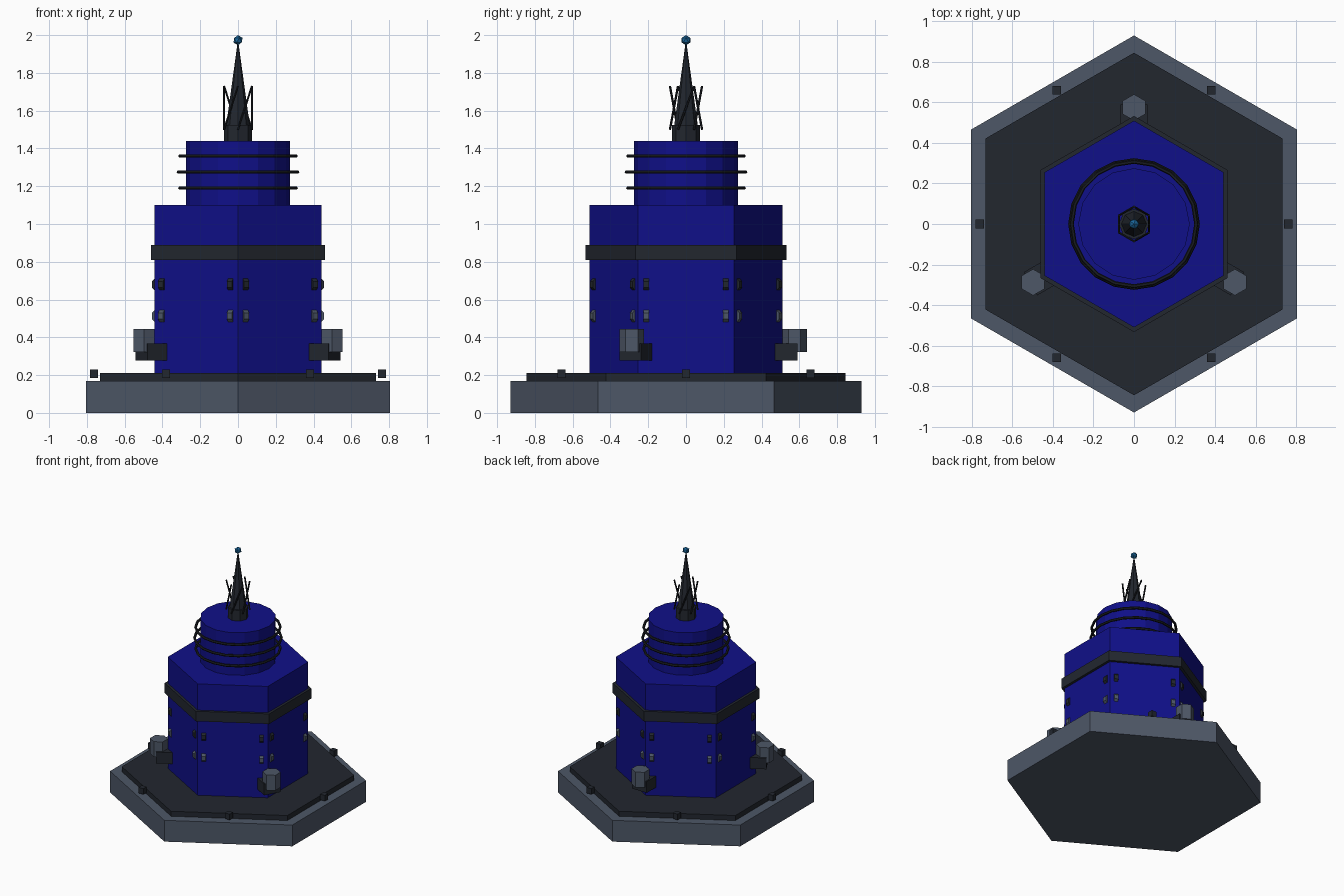
import bpy, math
from mathutils import Vector, Matrix

if "Cube" in bpy.data.objects:
    bpy.data.objects.remove(bpy.data.objects["Cube"])


def material(name, rgb):
    m = bpy.data.materials.new(name)
    m.diffuse_color = (*rgb, 1)
    m.use_nodes = True
    m.node_tree.nodes["Principled BSDF"].inputs["Base Color"].default_value = m.diffuse_color
    return m


BLUE = material("deep_blue", (0.005, 0.005, 0.25))
DARK = material("dark_metal", (0.016, 0.02, 0.028))
GREY = material("slate_metal", (0.075, 0.095, 0.135))
BLACK = material("black_metal", (0.01, 0.012, 0.016))
LIGHT = material("beacon_blue", (0.01, 0.13, 0.32))


def finish(name, mat):
    o = bpy.context.object
    o.name = name
    o.data.materials.append(mat)
    return o


def prism(name, mat, sides, r, z0, z1, xy=(0, 0), r_top=None):
    # Upright prism or cone with one corner on the y axis
    bpy.ops.mesh.primitive_cone_add(vertices=sides, radius1=r, radius2=r if r_top is None else r_top,
                                    depth=z1 - z0, location=(*xy, (z0 + z1) / 2))
    return finish(name, mat)


def box(name, mat, size, loc, turn=0):
    bpy.ops.mesh.primitive_cube_add(size=1, location=loc, rotation=(0, 0, turn))
    o = finish(name, mat)
    o.scale = size
    return o


def polar(r, a, z):
    return Vector((r * math.cos(a), r * math.sin(a), z))


# Stepped hexagonal base and body
prism("base_slab", GREY, 6, 0.93, 0, 0.17)
prism("base_plate", DARK, 6, 0.845, 0.17, 0.21)
prism("body", BLUE, 6, 0.51, 0.21, 1.10)
prism("body_band", DARK, 6, 0.533, 0.81, 0.89)

# Studs at the middle of each base edge
for i in range(6):
    box(f"base_stud_{i}", DARK, (0.042, 0.042, 0.046), polar(0.762, i * math.pi / 3, 0.208))

# Octagonal portholes set edge-on into each body face
for i in range(6):
    a = i * math.pi / 3
    for side in (-1, 1):
        for row, (z, mat) in enumerate(((0.513, GREY), (0.68, DARK))):
            loc = Matrix.Rotation(a, 3, 'Z') @ Vector((0.416, side * 0.21, z))
            bpy.ops.mesh.primitive_cylinder_add(vertices=8, radius=0.043, depth=0.03)
            o = finish(f"side_port_{i}_{side}_{row}", mat)
            o.matrix_world = (Matrix.Translation(loc) @ Matrix.Rotation(a, 4, 'Z')
                              @ Matrix.Rotation(math.pi / 2, 4, 'X')
                              @ Matrix.Rotation(math.pi / 8, 4, 'Z'))

# Thruster pods on three corners
for i in range(3):
    a = math.radians(90 + 120 * i)
    box(f"pod_bracket_{i}", DARK, (0.12, 0.132, 0.09), polar(0.53, a, 0.322), a)
    prism(f"pod_{i}", GREY, 6, 0.065, 0.323, 0.445, polar(0.575, a, 0).xy)

# Upper drum with floating coil rings
prism("drum", BLUE, 16, 0.275, 1.10, 1.44)
for i, (z, r) in enumerate(((1.19, 0.307), (1.275, 0.315), (1.36, 0.307))):
    bpy.ops.mesh.primitive_torus_add(major_radius=r, minor_radius=0.01, major_segments=20,
                                     minor_segments=6, location=(0, 0, z))
    finish(f"coil_ring_{i}", BLACK)

# Spire with collar, lattice struts and beacon
prism("spire_collar", DARK, 8, 0.075, 1.44, 1.525)
prism("spire", DARK, 8, 0.062, 1.525, 1.955, r_top=0.003)
for i in range(6):
    a = math.radians(30 + 60 * i)
    p, q = polar(0.085, a, 1.50), polar(0.085, a + math.pi / 3, 1.73)
    bpy.ops.mesh.primitive_cylinder_add(vertices=6, radius=0.006, depth=(q - p).length, location=(p + q) / 2,
                                        rotation=(q - p).to_track_quat('Z', 'Y').to_euler())
    finish(f"spire_strut_{i}", BLACK)
bpy.ops.mesh.primitive_ico_sphere_add(subdivisions=1, radius=0.027, location=(0, 0, 1.973))
finish("beacon", LIGHT)
